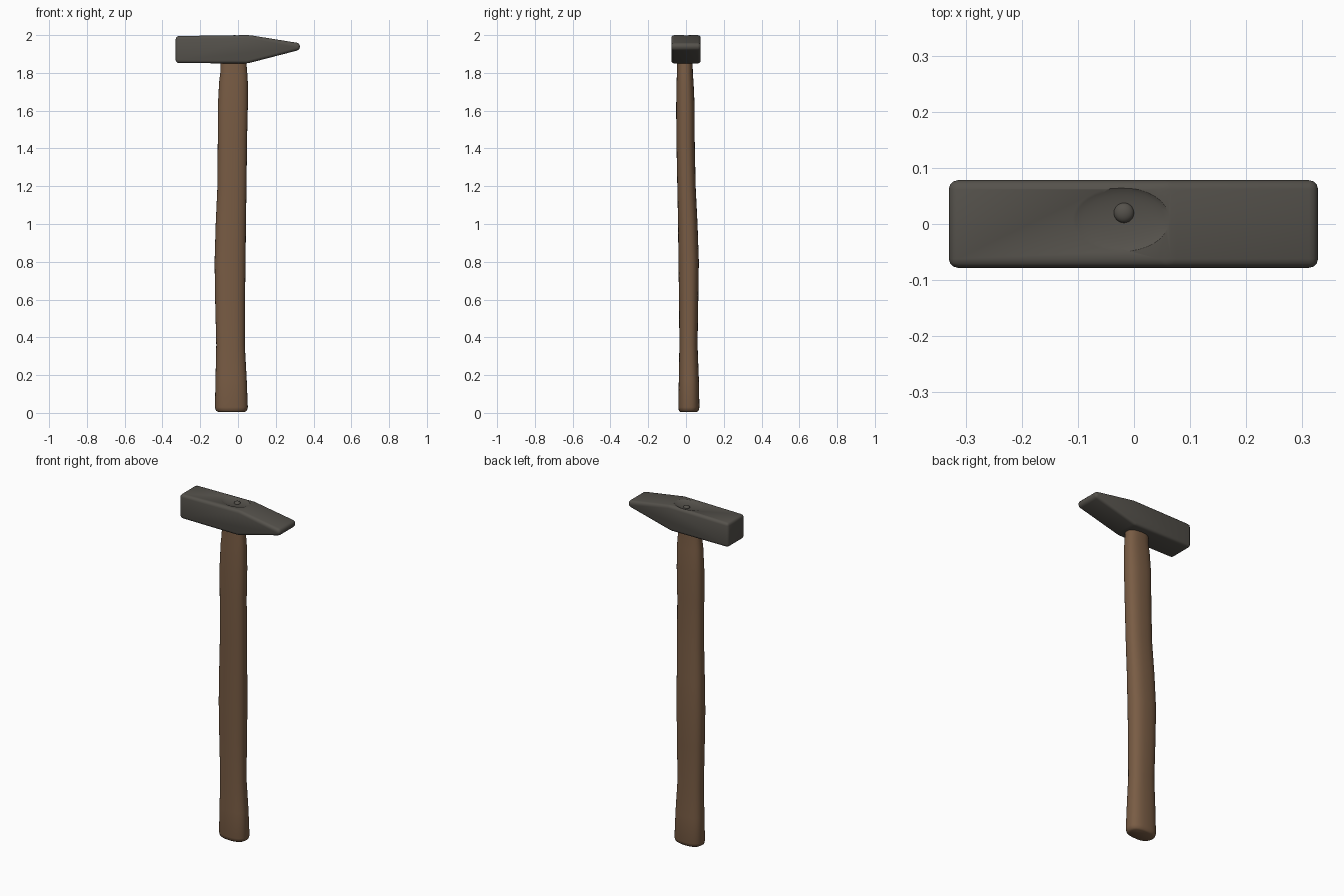
import bpy, bmesh, math

cube = bpy.data.objects.get("Cube")
if cube:
    bpy.data.objects.remove(cube, do_unlink=True)


def material(name, rgb, rough):
    m = bpy.data.materials.new(name)
    m.use_nodes = True
    m.diffuse_color = (*rgb, 1)
    bsdf = m.node_tree.nodes["Principled BSDF"]
    bsdf.inputs["Base Color"].default_value = (*rgb, 1)
    bsdf.inputs["Roughness"].default_value = rough
    return m


def make_object(name, bm, mat):
    bmesh.ops.recalc_face_normals(bm, faces=bm.faces)
    mesh = bpy.data.meshes.new(name)
    bm.to_mesh(mesh)
    bm.free()
    mesh.materials.append(mat)
    ob = bpy.data.objects.new(name, mesh)
    bpy.context.collection.objects.link(ob)
    return ob


def activate(ob):
    bpy.ops.object.select_all(action="DESELECT")
    ob.select_set(True)
    bpy.context.view_layer.objects.active = ob


def smooth(ob, degrees):
    activate(ob)
    bpy.ops.object.shade_smooth_by_angle(angle=math.radians(degrees))


def ellipsoid(name, centre, radii, mat):
    bm = bmesh.new()
    bmesh.ops.create_uvsphere(bm, u_segments=32, v_segments=16, radius=1)
    bmesh.ops.scale(bm, vec=radii, verts=bm.verts)
    bmesh.ops.translate(bm, vec=centre, verts=bm.verts)
    return make_object(name, bm, mat)


wood = material("brown wood", (0.19, 0.107, 0.058), 0.7)
steel = material("dark steel", (0.09, 0.083, 0.071), 0.6)

# Handle: rounded oval sections (z, left, right, front, back)
SECTIONS = [
    (0.005, -0.105, 0.035, -0.03, 0.058),
    (0.012, -0.117, 0.047, -0.038, 0.067),
    (0.03, -0.122, 0.052, -0.041, 0.071),
    (0.18, -0.119, 0.046, -0.038, 0.068),
    (0.36, -0.115, 0.036, -0.035, 0.061),
    (0.60, -0.121, 0.037, -0.037, 0.065),
    (0.80, -0.124, 0.040, -0.040, 0.068),
    (1.00, -0.118, 0.042, -0.042, 0.061),
    (1.20, -0.109, 0.045, -0.046, 0.051),
    (1.45, -0.107, 0.048, -0.051, 0.046),
    (1.62, -0.107, 0.052, -0.052, 0.046),
    (1.75, -0.100, 0.052, -0.050, 0.040),
    (1.80, -0.094, 0.049, -0.048, 0.036),
    (1.88, -0.090, 0.042, -0.047, 0.035),
]
SIDES = 32


def rounded(v):
    return math.copysign(abs(v) ** 0.8, v)


bm = bmesh.new()
rings = []
for z, x0, x1, y0, y1 in SECTIONS:
    ring = []
    for i in range(SIDES):
        a = 2 * math.pi * i / SIDES
        ring.append(bm.verts.new(((x0 + x1) / 2 + (x1 - x0) / 2 * rounded(math.cos(a)),
                                  (y0 + y1) / 2 + (y1 - y0) / 2 * rounded(math.sin(a)), z)))
    rings.append(ring)
for low, high in zip(rings, rings[1:]):
    for i in range(SIDES):
        j = (i + 1) % SIDES
        bm.faces.new((low[i], low[j], high[j], high[i]))
bm.faces.new(rings[0])
bm.faces.new(rings[-1])
smooth(make_object("handle", bm, wood), 50)

# Head: side profile with a wedge peen, extruded across and rounded
PROFILE = [(-0.33, 1.852), (0.05, 1.85), (0.328, 1.922),
           (0.328, 1.957), (0.06, 2.0), (-0.33, 1.995)]
bm = bmesh.new()
face = bm.faces.new([bm.verts.new((x, -0.078, z)) for x, z in PROFILE])
out = bmesh.ops.extrude_face_region(bm, geom=[face])
bmesh.ops.translate(bm, vec=(0, 0.156, 0),
                    verts=[v for v in out["geom"] if isinstance(v, bmesh.types.BMVert)])
bmesh.ops.bevel(bm, geom=bm.edges[:], offset=0.016, segments=3, profile=0.5, affect="EDGES")
head = make_object("hammer_head", bm, steel)

# Shallow worn hollow around the eye on top
cutter = ellipsoid("eye_cutter", (-0.025, 0.008, 2.006), (0.095, 0.062, 0.018), steel)
cutter.hide_render = True
mod = head.modifiers.new("eye hollow", "BOOLEAN")
mod.operation = "DIFFERENCE"
mod.object = cutter
mod.solver = "EXACT"
activate(head)
bpy.ops.object.modifier_apply(modifier=mod.name)
bpy.data.objects.remove(cutter, do_unlink=True)
smooth(head, 35)

# Wedge pin in the hollow
smooth(ellipsoid("wedge_pin", (-0.018, 0.02, 1.988), (0.018, 0.018, 0.012), steel), 60)
